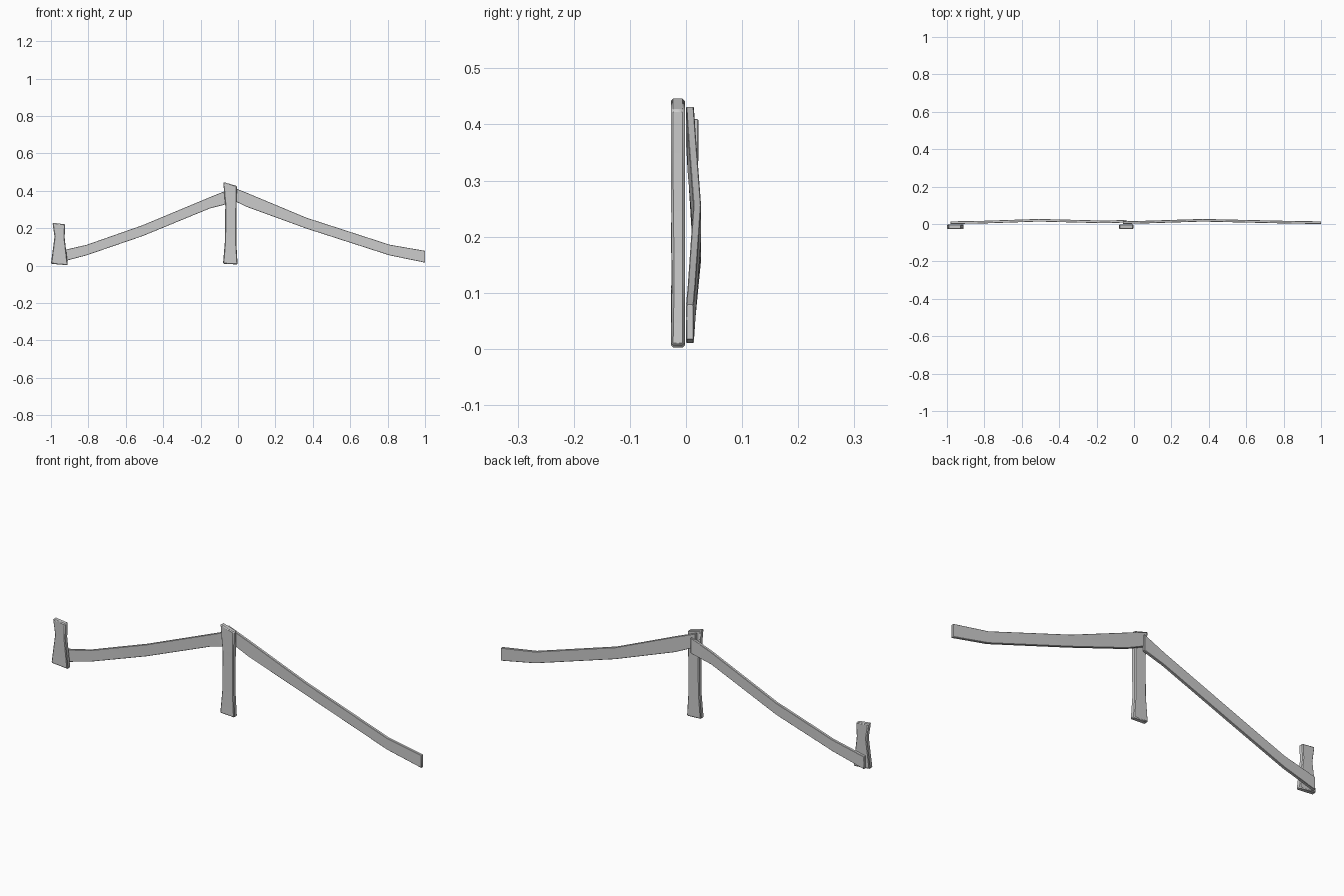
import bpy, bmesh, math

if "Cube" in bpy.data.objects:
    bpy.data.objects.remove(bpy.data.objects["Cube"])


def plank(name, sections, bevel):
    """Loft four-sided rings; each ring is four (x, y, z) corners."""
    bm = bmesh.new()
    rings = [[bm.verts.new(p) for p in ring] for ring in sections]
    for a, b in zip(rings, rings[1:]):
        for i in range(4):
            j = (i + 1) % 4
            bm.faces.new((a[i], a[j], b[j], b[i]))
    bm.faces.new(rings[0][::-1])
    bm.faces.new(rings[-1])
    bmesh.ops.recalc_face_normals(bm, faces=bm.faces)
    mesh = bpy.data.meshes.new(name)
    bm.to_mesh(mesh)
    bm.free()
    ob = bpy.data.objects.new(name, mesh)
    bpy.context.collection.objects.link(ob)
    bpy.ops.object.select_all(action='DESELECT')
    ob.select_set(True)
    bpy.context.view_layer.objects.active = ob
    bpy.ops.object.shade_smooth_by_angle(angle=math.radians(50))
    mod = ob.modifiers.new("worn_edges", 'BEVEL')
    mod.width = bevel
    mod.segments = 1
    mod.limit_method = 'ANGLE'
    mod.angle_limit = math.radians(40)
    bpy.ops.object.modifier_move_to_index(modifier=mod.name, index=0)
    return ob


def post(name, rows):
    # rows: left x, left z, right x, right z, front y, back y
    plank(name, [[(xl, f, zl), (xr, f, zr), (xr, b, zr), (xl, b, zl)]
                 for xl, zl, xr, zr, f, b in rows], 0.004)


def rail(name, rows, thick=0.014):
    # rows: x, bottom z, top z, front y
    plank(name, [[(x, y, lo), (x, y + thick, lo), (x, y + thick, hi), (x, y, hi)]
                 for x, lo, hi, y in rows], 0.0015)


# Upright posts
post("broken_post", [
    (-1.0, 0.01, -0.91, 0.002, -0.027, -0.002),
    (-0.981, 0.155, -0.927, 0.15, -0.026, -0.002),
    (-0.992, 0.229, -0.924, 0.221, -0.027, -0.002)])
post("middle_post", [
    (-0.08, 0.01, -0.002, 0.006, -0.027, -0.002),
    (-0.07, 0.13, -0.009, 0.12, -0.025, -0.002),
    (-0.068, 0.32, -0.008, 0.31, -0.027, -0.002),
    (-0.079, 0.447, -0.006, 0.426, -0.027, -0.002)])

# Sagging rails, overlapping behind the middle post
rail("left_rail", [
    (-0.98, 0.01, 0.072, 0.0), (-0.81, 0.055, 0.111, 0.003),
    (-0.51, 0.158, 0.216, 0.013), (-0.15, 0.306, 0.366, 0.004),
    (-0.04, 0.334, 0.41, 0.008)])
rail("right_rail", [
    (-0.06, 0.365, 0.432, 0.0), (0.05, 0.313, 0.388, 0.003),
    (0.366, 0.198, 0.256, 0.013), (0.81, 0.055, 0.112, 0.003),
    (1.0, 0.016, 0.079, 0.0)])
